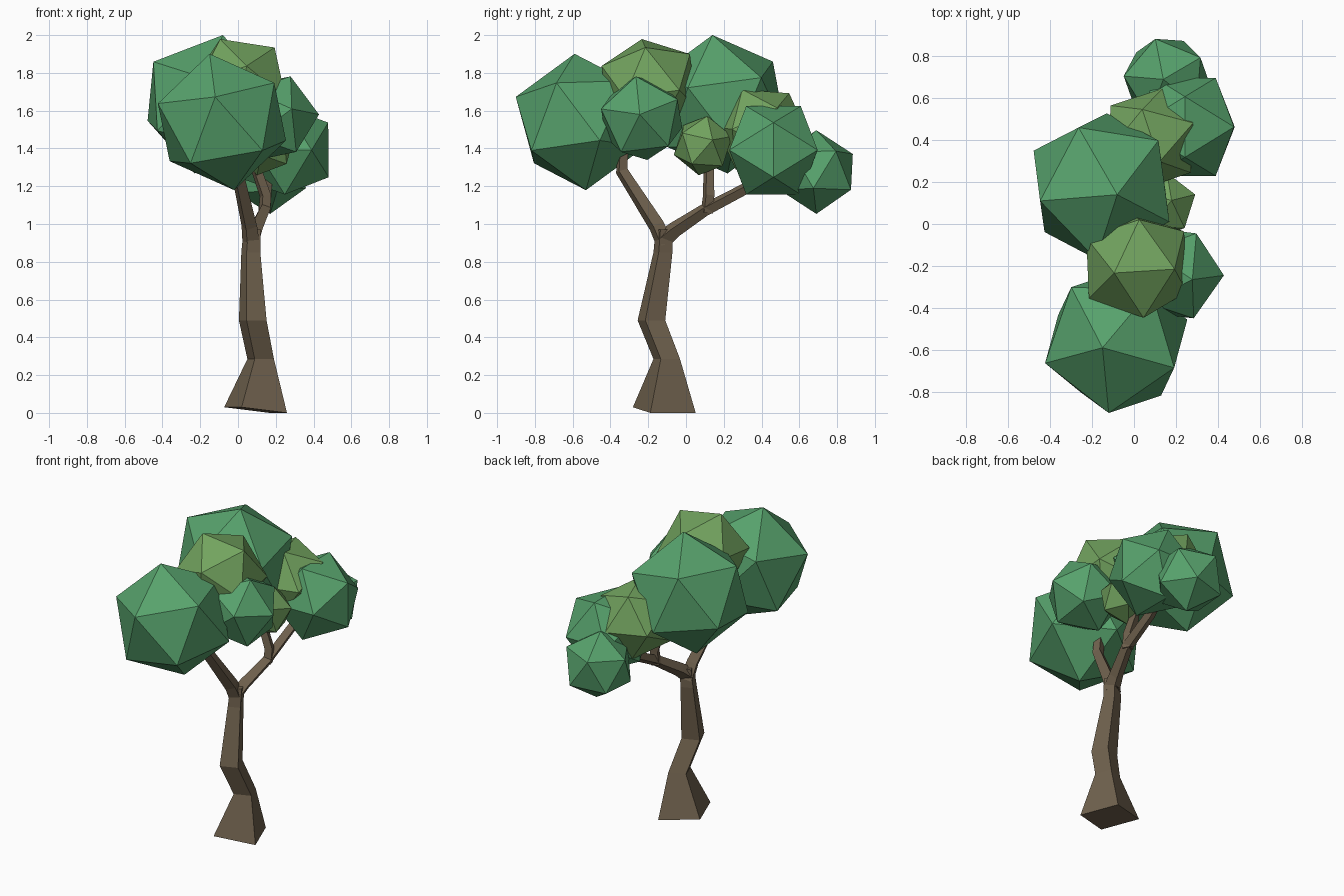
import bpy, bmesh, math
from mathutils import Vector, Matrix

if "Cube" in bpy.data.objects:
    bpy.data.objects.remove(bpy.data.objects["Cube"])


def material(name, rgb):
    m = bpy.data.materials.new(name)
    m.diffuse_color = (*rgb, 1)
    m.use_nodes = True
    m.node_tree.nodes["Principled BSDF"].inputs["Base Color"].default_value = m.diffuse_color
    return m


BARK = material("bark", (0.16, 0.12, 0.075))
DARK = material("dark_leaves", (0.095, 0.36, 0.15))
LIGHT = material("light_leaves", (0.17, 0.37, 0.115))


def finish(bm, name, mat):
    bmesh.ops.recalc_face_normals(bm, faces=bm.faces[:])
    me = bpy.data.meshes.new(name)
    bm.to_mesh(me)
    bm.free()
    me.materials.append(mat)
    ob = bpy.data.objects.new(name, me)
    bpy.context.collection.objects.link(ob)


def frame(a, b):
    # Orthonormal frame: z along a, x towards b
    z = Vector(a).normalized()
    x = (Vector(b) - z * z.dot(Vector(b))).normalized()
    return Matrix((x, z.cross(x), z)).transposed()


def leaves(name, centre, r, v1, v2, mat):
    # Icosahedron turned so two neighbouring corners point along v1 and v2
    bm = bmesh.new()
    bmesh.ops.create_icosphere(bm, subdivisions=1, radius=1)
    bm.verts.ensure_lookup_table()
    top = max(bm.verts, key=lambda v: v.co.z)
    near = top.link_edges[0].other_vert(top)
    rot = frame(v1, v2) @ frame(top.co, near.co).transposed()
    for v in bm.verts:
        v.co = Vector(centre) + rot @ v.co * r
    finish(bm, name, mat)


def limb(name, pts, level=False):
    # Four-sided tapering limb through (x, y, z, radius) points
    bm = bmesh.new()
    rings = []
    pos = [Vector(p[:3]) for p in pts]
    for i, p in enumerate(pts):
        t = pos[min(i + 1, len(pts) - 1)] - pos[max(i - 1, 0)]
        q = Vector((0, 0, 1)).rotation_difference(Vector((0, 0, 1)) if level else t)
        ring = []
        for k in range(4):
            a = math.radians(-24 + 90 * k)
            ring.append(bm.verts.new(pos[i] + q @ Vector((math.cos(a), math.sin(a), 0)) * p[3]))
        rings.append(ring)
    for lo, hi in zip(rings, rings[1:]):
        for k in range(4):
            bm.faces.new((lo[k], lo[(k + 1) % 4], hi[(k + 1) % 4], hi[k]))
    bm.faces.new(rings[0])
    bm.faces.new(rings[-1])
    if level:  # slightly tilted foot
        for v in rings[0]:
            if v.co.x < 0.1:
                v.co.z += 0.03
    finish(bm, name, BARK)


# Trunk and branches
limb("trunk", [(.093, -.115, 0, .182), (.12, -.102, .285, .077), (.078, -.183, .49, .08),
               (.068, -.122, .85, .055), (.075, -.115, .97, .05)], level=True)
limb("front_branch", [(.07, -.11, .89, .05), (.06, -.155, .99, .045),
                      (-.005, -.34, 1.28, .035), (-.02, -.33, 1.5, .03)])
limb("back_branch", [(.07, -.12, .92, .05), (.09, -.06, .97, .043), (.14, .1, 1.075, .035),
                     (.15, .33, 1.195, .032), (.17, .45, 1.28, .028)])
limb("upright_branch", [(.14, .11, 1.06, .035), (.145, .12, 1.15, .033),
                        (.1, .12, 1.28, .03), (.08, .12, 1.42, .026)])

# Leaf clumps
leaves("front_leaves", (-.085, -.56, 1.54), .368, (-.065, -.03, .36), (-.035, -.34, .13), DARK)
leaves("crown_leaves", (-.155, .18, 1.634), .376, (.075, -.04, .366), (-.292, -.07, .226), DARK)
leaves("top_leaves", (.012, -.195, 1.725), .278, (-.11, -.04, .262), (.19, -.02, .21), LIGHT)
leaves("right_leaves", (.19, -.235, 1.56), .24, (.24, -.01, .02), (.075, -.03, .225), DARK)
leaves("small_leaves", (.14, .09, 1.415), .163, (.15, .05, .03), (.03, .02, .16), LIGHT)
leaves("inner_leaves", (.08, .405, 1.49), .25, (-.04, .14, .2), (.04, -.1, .23), LIGHT)
leaves("back_right_leaves", (.245, .463, 1.39), .275, (.24, 0, -.145), (.235, 0, .145), DARK)
leaves("back_leaves", (.155, .69, 1.275), .222, (-.015, 0, .22), (-.055, .2, .1), DARK)
